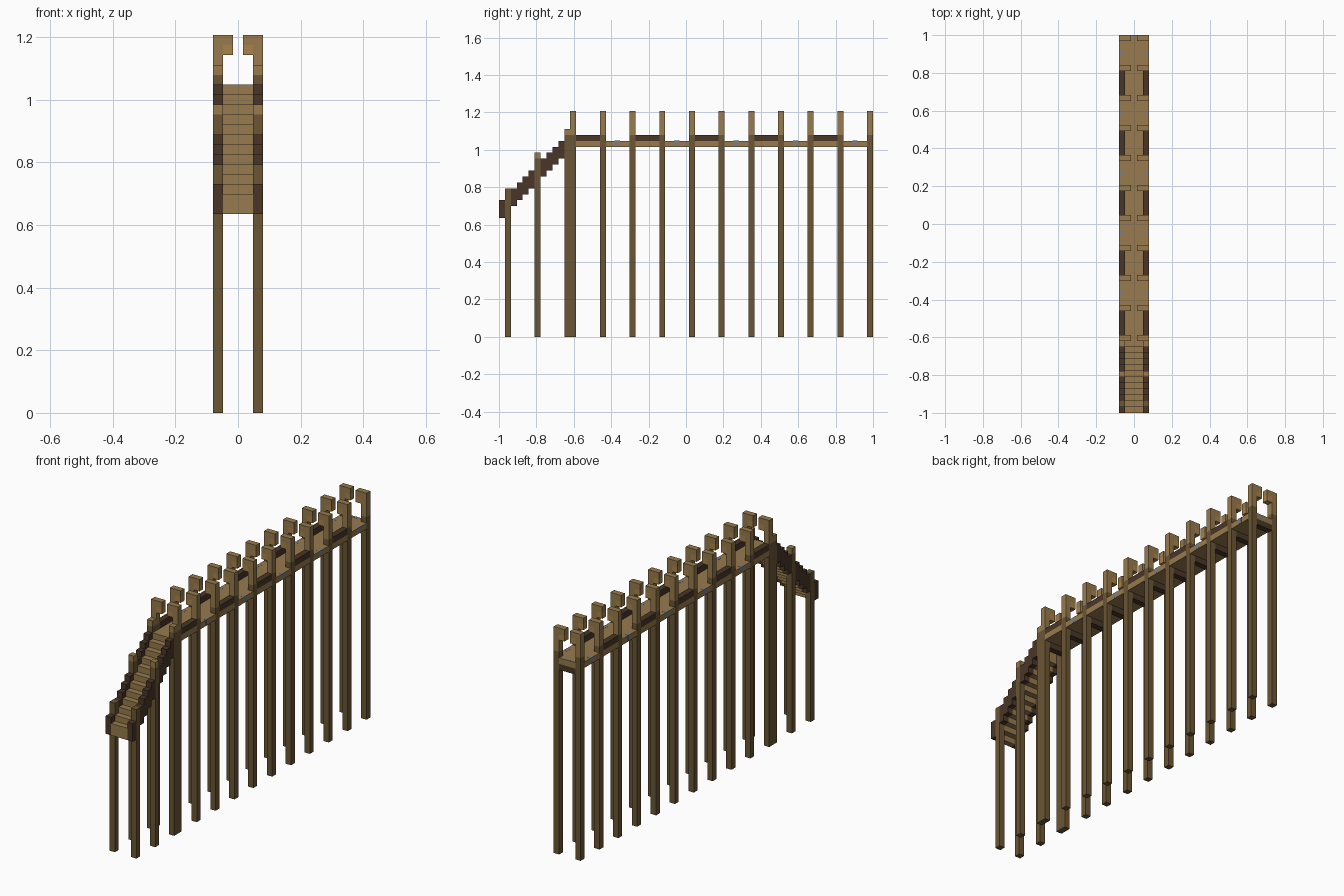
import bpy
import bmesh
from mathutils import Vector

U = 2 / 63            # one block of the modular grid
HALF_LENGTH = 31.5    # half of the pier length in blocks

cube = bpy.data.objects.get("Cube")
if cube:
    bpy.data.objects.remove(cube, do_unlink=True)


def material(name, color):
    m = bpy.data.materials.new(name)
    m.use_nodes = True
    rgba = (*color, 1)
    m.diffuse_color = rgba
    bsdf = next(n for n in m.node_tree.nodes if n.type == 'BSDF_PRINCIPLED')
    bsdf.inputs["Base Color"].default_value = rgba
    bsdf.inputs["Roughness"].default_value = 0.9
    return m


PLANK = material("tan_plank", (0.31, 0.197, 0.074))
LOG = material("brown_log", (0.147, 0.093, 0.036))
DARK = material("dark_wood", (0.067, 0.037, 0.02))
STONE = material("grey_stone", (0.21, 0.21, 0.21))
LAMP = material("warm_lamp", (0.4, 0.225, 0.068))


def part(name, mat, boxes, mirror=False):
    """Build one object from boxes (x0, x1, y0, y1, z0, z1) in grid blocks."""
    bm = bmesh.new()
    for x0, x1, y0, y1, z0, z1 in boxes:
        spans = [(x0, x1), (-x1, -x0)] if mirror else [(x0, x1)]
        for a, b in spans:
            lo = Vector((a, y0 - HALF_LENGTH, z0)) * U
            hi = Vector((b, y1 - HALF_LENGTH, z1)) * U
            verts = bmesh.ops.create_cube(bm, size=1)["verts"]
            for v in verts:
                v.co = (lo + hi) / 2 + v.co * (hi - lo)
    mesh = bpy.data.meshes.new(name)
    bm.to_mesh(mesh)
    bm.free()
    mesh.materials.append(mat)
    obj = bpy.data.objects.new(name, mesh)
    bpy.context.collection.objects.link(obj)
    return obj


IN, OUT = 1.5, 2.5
deck_posts = range(12, 63, 5)
railed = range(13, 54, 10)
open_spans = range(18, 59, 10)

# Posts under the deck, with lighter upper parts and inward hooks
part("deck_posts", LOG, [(IN, OUT, j, j + 1, 0, 34) for j in deck_posts], True)
part("upper_posts", PLANK, [(IN, OUT, j, j + 1, 34, 38) for j in deck_posts], True)
part("hook_tops", PLANK, [(0.5, IN, j, j + 1, 37, 38) for j in deck_posts], True)
part("hook_lamps", LAMP, [(0.5, IN, j, j + 1, 36, 37) for j in deck_posts], True)

# Deck walkway, widened between the posts
part("deck", PLANK, [(-IN, IN, 11, 63, 32, 33)])
part("deck_edges", PLANK,
     [(IN, OUT, j, j + 4, 32, 33) for j in range(13, 59, 5)], True)
part("cross_beams", DARK, [(-IN, IN, j, j + 1, 31, 32) for j in deck_posts])
part("side_rails", DARK, [(IN, OUT, j, j + 4, 33, 34) for j in railed], True)

# Small stone inlays on the open deck edges and the deck end
part("stone_inlays", STONE,
     [(OUT - 0.6, OUT + 0.02, j + 1.5, j + 2.4, 32.1, 33.02) for j in open_spans], True)
part("end_inlay", STONE, [(-0.5, 0.5, 62.5, 63.0, 32.1, 33.02)])

# Stairs with stepped side stringers
part("stair_treads", PLANK,
     [(-IN, IN, j, j + 1, 20 + j, 22 + j) for j in range(11)])
part("stair_stringers", DARK,
     [(IN, OUT, j, j + 1, 20 + j, 23 + j) for j in range(11) if j not in (1, 6)], True)

# Stair posts: grid position, log height and light cap height
stair_posts = [(1, 25, 0), (6, 30, 1), (11, 34, 1)]
part("stair_posts", LOG, [(IN, OUT, j, j + 1, 0, h) for j, h, c in stair_posts], True)
part("stair_post_caps", PLANK,
     [(IN, OUT, j, j + 1, h, h + c) for j, h, c in stair_posts if c], True)
